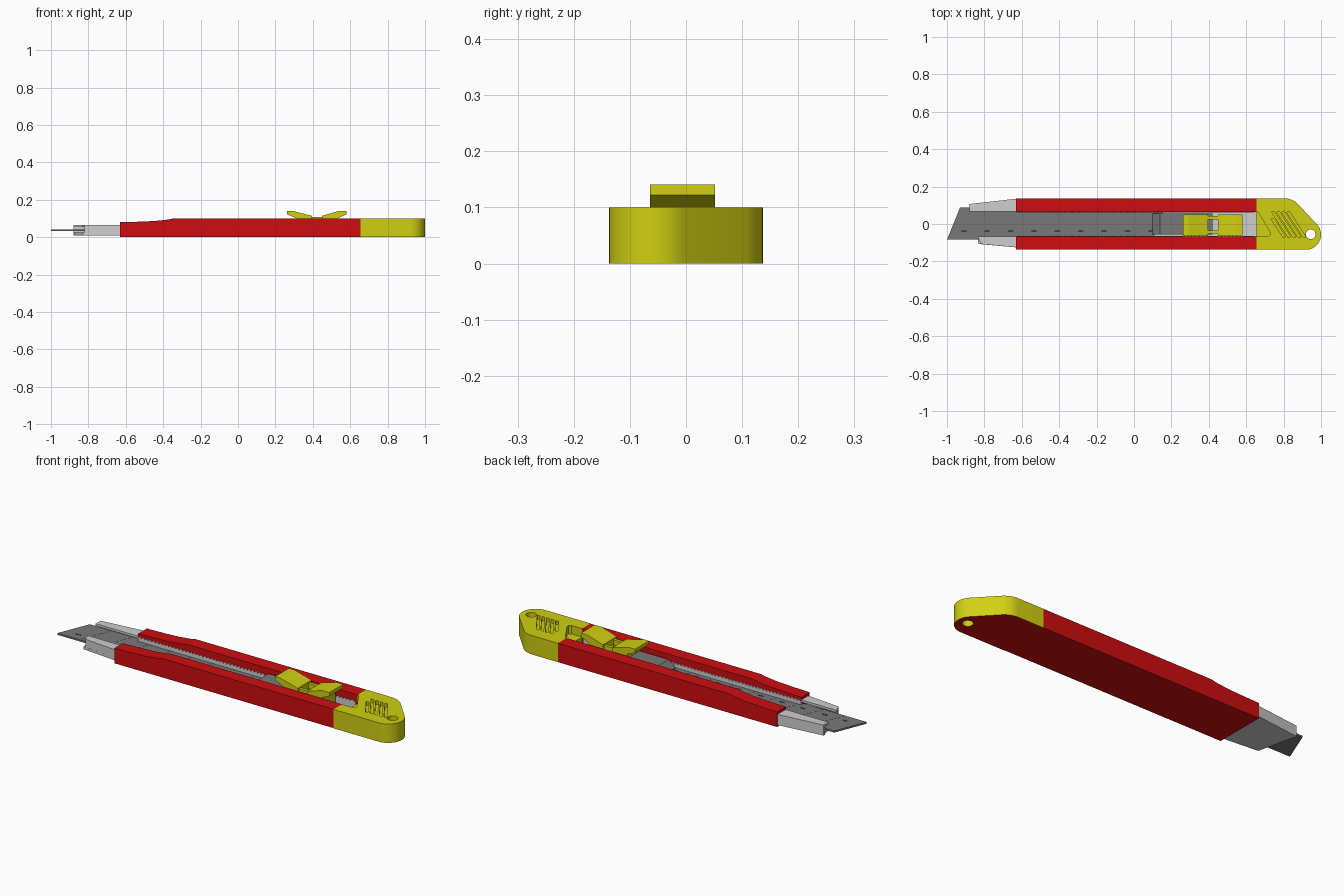
import bpy, bmesh, math

if "Cube" in bpy.data.objects:
    bpy.data.objects.remove(bpy.data.objects["Cube"], do_unlink=True)


def material(name, r, g, b):
    m = bpy.data.materials.new(name)
    m.use_nodes = True
    m.diffuse_color = (r, g, b, 1)
    bsdf = m.node_tree.nodes["Principled BSDF"]
    bsdf.inputs["Base Color"].default_value = (r, g, b, 1)
    bsdf.inputs["Roughness"].default_value = 0.6
    return m


RED = material("red plastic", 0.62, 0.004, 0.005)
YELLOW = material("yellow plastic", 0.63, 0.63, 0.006)
LIGHT = material("light grey metal", 0.62, 0.62, 0.62)
STEEL = material("blade steel", 0.19, 0.19, 0.19)
DARK = material("dark mark", 0.05, 0.05, 0.05)


def prisms(name, outlines, lo, hi, mat, axis="z"):
    """Extrude outlines: xy outlines along z, or xz outlines along y."""
    bm = bmesh.new()
    for pts in outlines:
        place = (lambda p, h: (p[0], p[1], h)) if axis == "z" else (lambda p, h: (p[0], h, p[1]))
        a = [bm.verts.new(place(p, lo)) for p in pts]
        b = [bm.verts.new(place(p, hi)) for p in pts]
        bm.faces.new(a)
        bm.faces.new(b)
        n = len(pts)
        for i in range(n):
            bm.faces.new((a[i], a[(i + 1) % n], b[(i + 1) % n], b[i]))
    bmesh.ops.recalc_face_normals(bm, faces=bm.faces)
    mesh = bpy.data.meshes.new(name)
    bm.to_mesh(mesh)
    bm.free()
    ob = bpy.data.objects.new(name, mesh)
    bpy.context.collection.objects.link(ob)
    mesh.materials.append(mat)
    return ob


def rect(x0, x1, y0, y1):
    return [(x0, y0), (x1, y0), (x1, y1), (x0, y1)]


def arc(cx, cy, rx, ry, a0, a1, n):
    return [(cx + rx * math.cos(math.radians(a0 + (a1 - a0) * i / n)),
             cy + ry * math.sin(math.radians(a0 + (a1 - a0) * i / n))) for i in range(n + 1)]


def circle(cx, cy, rx, ry, n):
    return arc(cx, cy, rx, ry, 0, 360, n)[:-1]


# Red handle: floor and two side rails that drop toward the mouth
prisms("handle_floor", [rect(-0.63, 0.655, -0.08, 0.08)], 0, 0.012, RED)
rail = [(-0.63, 0), (0.655, 0), (0.655, 0.1), (-0.345, 0.1), (-0.375, 0.094),
        (-0.44, 0.087), (-0.52, 0.083), (-0.63, 0.08)]
for side, lo, hi in (("left", 0.065, 0.137), ("right", -0.135, -0.066)):
    prisms("handle_rail_" + side, [rail], lo, hi, RED, "y")

# Metal liner: floor, tapering mouth walls and lips
prisms("liner_floor", [[(-0.88, 0.107), (-0.83, -0.107), (-0.63, -0.125), (0.66, -0.08),
                        (0.66, 0.08), (-0.63, 0.135)]], 0.01, 0.024, LIGHT)
prisms("liner_mouth_walls", [
    [(-0.88, 0.095), (-0.63, 0.12), (-0.63, 0.135), (-0.88, 0.107)],
    [(-0.82, -0.107), (-0.63, -0.125), (-0.63, -0.11), (-0.82, -0.095)]], 0.01, 0.056, LIGHT)
prisms("liner_mouth_lips", [
    [(-0.88, 0.066), (-0.63, 0.066), (-0.63, 0.135), (-0.88, 0.107)],
    [(-0.835, -0.066), (-0.82, -0.107), (-0.63, -0.125), (-0.63, -0.066)]], 0.054, 0.066, LIGHT)

# Toothed ratchet strips along both sides of the slot
teeth = [(0.645, 0.02), (-0.63, 0.02)]
for i in range(63):
    x = -0.63 + 0.02 * i
    teeth += [(x, 0.058), (x + 0.016, 0.068)]
teeth.append((0.645, 0.058))
for side, lo, hi in (("left", 0.062, 0.068), ("right", -0.069, -0.063)):
    prisms("ratchet_strip_" + side, [teeth], lo, hi, LIGHT, "y")

# Snap-off blade with score lines and small marks
prisms("blade", [[(-1, -0.084), (0.1, -0.084), (0.165, 0.088), (-0.93, 0.088)]],
       0.032, 0.041, STEEL)
scores, marks = [], []
for i in range(9):
    x = -0.875 + 0.125 * i
    if i < 8:
        scores.append([(x, -0.083), (x + 0.004, -0.083), (x + 0.074, 0.087), (x + 0.07, 0.087)])
    marks.append(circle(-0.91 + 0.125 * i, -0.038, 0.017, 0.006, 12))
prisms("blade_score_lines", scores, 0.04, 0.0415, STEEL)
prisms("blade_marks", marks, 0.04, 0.042, DARK)

# Blade carrier, rising from the blade toward the slider
prisms("carrier", [[(0.10, 0.035), (0.10, 0.046), (0.14, 0.078), (0.42, 0.078), (0.42, 0.035)]],
       -0.056, 0.056, STEEL, "y")

# Thumb slider: two facing wedges, a support and two joining strips
prisms("slider_front_wedge", [[(0.262, 0.122), (0.262, 0.141), (0.292, 0.141), (0.395, 0.114),
                               (0.395, 0.078), (0.31, 0.078), (0.31, 0.102)]],
       -0.064, 0.052, YELLOW, "y")
prisms("slider_rear_wedge", [[(0.45, 0.03), (0.45, 0.114), (0.54, 0.141), (0.58, 0.141),
                              (0.58, 0.122), (0.535, 0.102), (0.535, 0.03)]],
       -0.064, 0.052, YELLOW, "y")
prisms("slider_joining_strips", [rect(0.39, 0.455, 0.025, 0.042), rect(0.39, 0.455, -0.052, -0.035)],
       0.08, 0.107, YELLOW)

# End cap with rounded corners; its underside is red
cap = prisms("end_cap", [[(0.655, -0.137), (0.655, 0.137)]
                         + arc(0.805, 0.037, 0.1, 0.1, 90, 45, 8)
                         + arc(0.92, -0.057, 0.08, 0.08, 43, -90, 18)], 0, 0.1, YELLOW)
cap.data.materials.append(RED)
for f in cap.data.polygons:
    if f.normal.z < -0.9:
        f.material_index = 1

# Cord hole, grip slots and slot pocket cut from the cap
slots = []
for i in range(5):
    x = 0.708 + 0.027 * i
    slots.append([(x, 0.065), (x + 0.016, 0.065), (x + 0.104, -0.07), (x + 0.088, -0.07)])
# shorten the first slot so it clears the pocket
slots[0] = [(0.732, 0.028), (0.748, 0.028), (0.812, -0.07), (0.796, -0.07)]
cutters = [
    prisms("cutter_hole", [circle(0.945, -0.055, 0.026, 0.026, 24)], -0.05, 0.15, YELLOW),
    prisms("cutter_slots", slots, 0.08, 0.15, YELLOW),
    prisms("cutter_pocket", [[(0.63, 0.065), (0.662, 0.065), (0.728, -0.045), (0.728, -0.058),
                              (0.718, -0.066), (0.63, -0.066)]], 0.055, 0.15, YELLOW),
]
bpy.context.view_layer.objects.active = cap
for c in cutters:
    mod = cap.modifiers.new(c.name, "BOOLEAN")
    mod.operation = "DIFFERENCE"
    mod.solver = "EXACT"
    mod.object = c
    bpy.ops.object.modifier_apply(modifier=mod.name)
    bpy.data.objects.remove(c, do_unlink=True)

# Smooth the rounded sides of the cap
bpy.ops.object.select_all(action="DESELECT")
cap.select_set(True)
bpy.ops.object.shade_smooth_by_angle(angle=math.radians(30))
